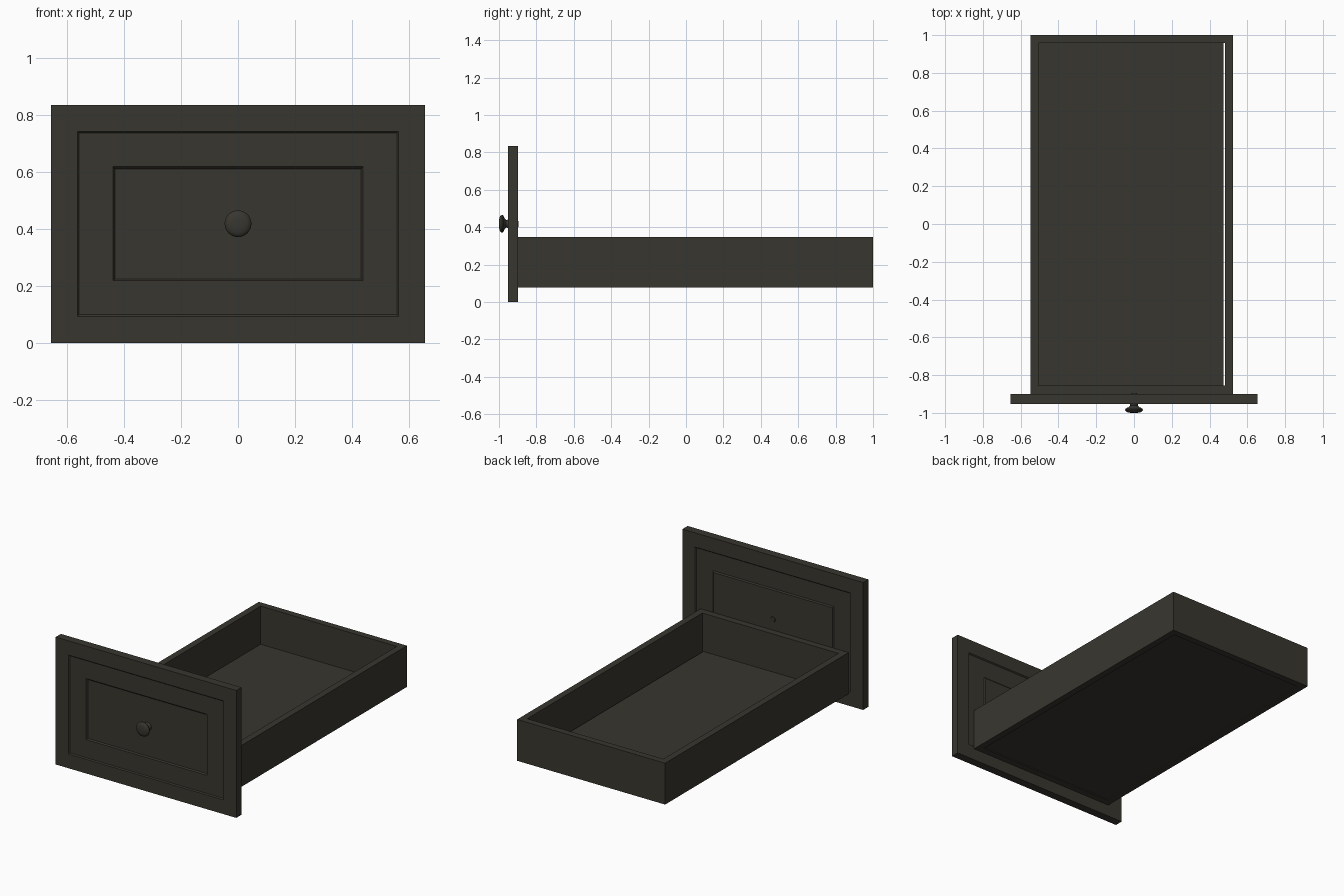
import bpy, bmesh, math
from mathutils import Matrix

if "Cube" in bpy.data.objects:
    bpy.data.objects.remove(bpy.data.objects["Cube"])

wood = bpy.data.materials.new("dark_olive_paint")
wood.diffuse_color = (0.040, 0.037, 0.028, 1)
wood.use_nodes = True
wood.node_tree.nodes["Principled BSDF"].inputs["Base Color"].default_value = wood.diffuse_color


def finish(name, bm):
    bmesh.ops.recalc_face_normals(bm, faces=bm.faces)
    me = bpy.data.meshes.new(name)
    bm.to_mesh(me)
    bm.free()
    me.materials.append(wood)
    ob = bpy.data.objects.new(name, me)
    bpy.context.collection.objects.link(ob)
    return ob


def box(name, x0, x1, y0, y1, z0, z1):
    bm = bmesh.new()
    m = Matrix.Translation(((x0 + x1) / 2, (y0 + y1) / 2, (z0 + z1) / 2))
    m = m @ Matrix.Diagonal((x1 - x0, y1 - y0, z1 - z0, 1))
    bmesh.ops.create_cube(bm, size=1, matrix=m)
    return finish(name, bm)


def lathe(name, profile, z, n=32):
    """Spin (radius, y) points around a y-parallel axis at height z."""
    bm = bmesh.new()
    vs = [bm.verts.new((r, y, z)) for r, y in profile]
    es = [bm.edges.new(p) for p in zip(vs, vs[1:])]
    bmesh.ops.spin(bm, geom=vs + es, cent=(0, 0, z), axis=(0, 1, 0),
                   angle=2 * math.pi, steps=n)
    bmesh.ops.remove_doubles(bm, verts=bm.verts, dist=1e-5)
    ob = finish(name, bm)
    bpy.context.view_layer.objects.active = ob
    ob.select_set(True)
    bpy.ops.object.shade_smooth_by_angle(angle=math.radians(35))
    ob.select_set(False)


# Drawer front: one slab stepped by nested rectangles (half width, z0, z1, y)
def drawer_front():
    bm = bmesh.new()
    front = [(0.655, 0, 0.835, -0.953), (0.563, 0.093, 0.742, -0.953),
             (0.557, 0.099, 0.736, -0.946), (0.438, 0.218, 0.618, -0.946),
             (0.432, 0.224, 0.610, -0.937)]
    back = [(0.655, 0, 0.835, -0.899), (0.563, 0.093, 0.742, -0.899),
            (0.557, 0.099, 0.736, -0.906), (0.438, 0.218, 0.618, -0.906),
            (0.432, 0.224, 0.610, -0.900)]
    rings = [[bm.verts.new(c) for c in ((-w, y, a), (w, y, a), (w, y, b), (-w, y, b))]
             for w, a, b, y in front[::-1] + back]
    for p, q in zip(rings, rings[1:]):
        for i in range(4):
            j = (i + 1) % 4
            bm.faces.new((p[i], p[j], q[j], q[i]))
    bm.faces.new(rings[0])
    bm.faces.new(rings[-1])
    finish("drawer_front", bm)


drawer_front()

# Drawer box walls and floor (narrow gap left beside the right wall)
X0, X1, Y0, Y1, Z0, Z1, T = -0.549, 0.524, -0.899, 1.0, 0.077, 0.348, 0.043
box("left_wall", X0, X0 + T, Y0, Y1, Z0, Z1)
box("right_wall", X1 - T, X1, Y0, Y1, Z0, Z1)
box("front_wall", X0 + T, X1 - T, Y0, Y0 + T, Z0, Z1)
box("back_wall", X0 + T, X1 - T, Y1 - T, Y1, Z0, Z1)
box("floor_panel", X0 + T, X1 - T - 0.007, Y0 + T, Y1 - T, 0.083, 0.098)

# Knob and the screw head behind it
lathe("knob", [(0, -1.0), (0.020, -0.9995), (0.034, -0.997), (0.043, -0.992),
               (0.047, -0.985), (0.046, -0.979), (0.039, -0.974), (0.027, -0.969),
               (0.021, -0.962), (0.021, -0.956), (0.025, -0.948), (0.028, -0.936),
               (0, -0.936)], 0.418)
lathe("knob_screw", [(0, -0.895), (0.015, -0.896), (0.019, -0.901), (0, -0.901)], 0.418, 20)
